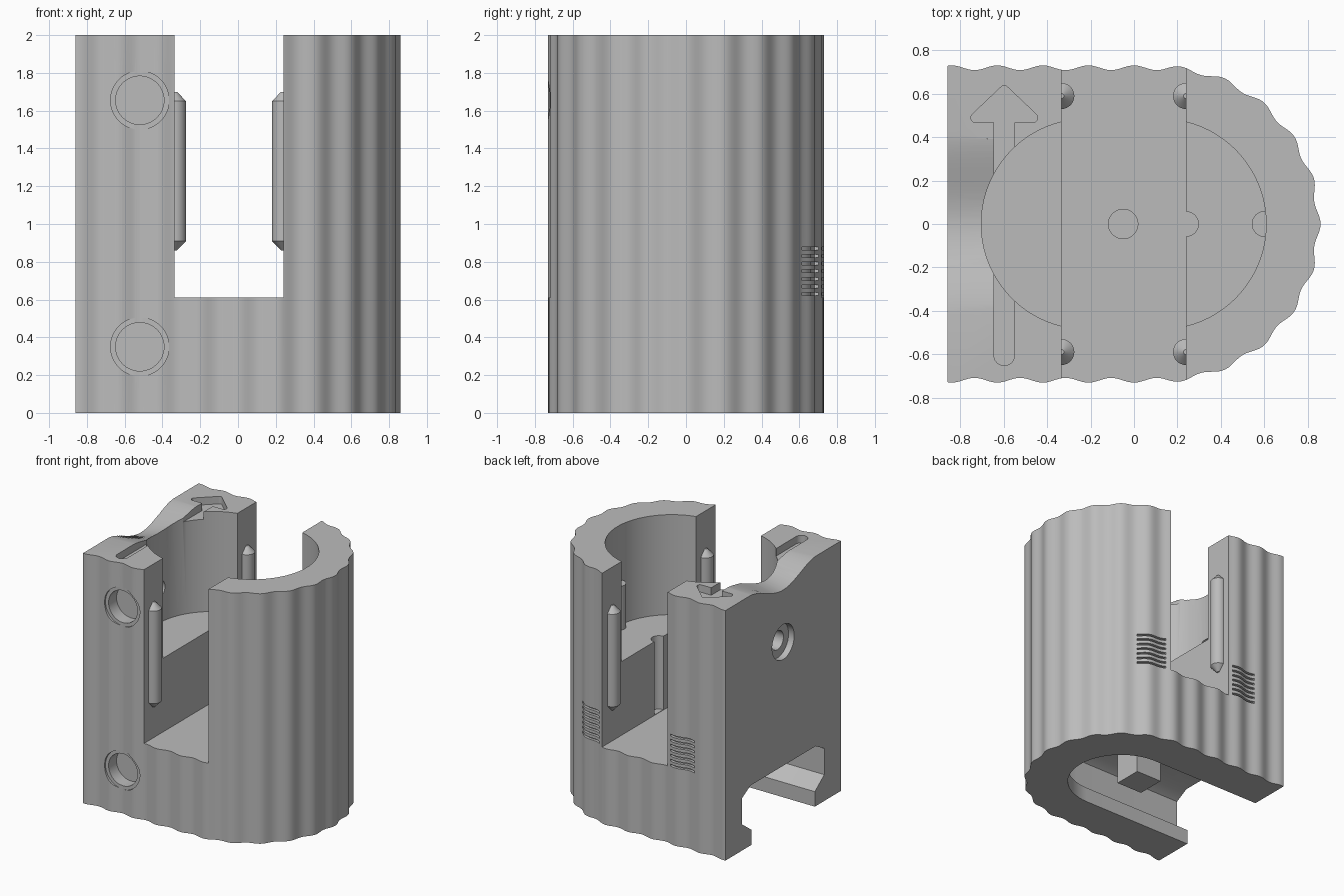
import bpy, bmesh
from math import pi, sin, cos, atan2

if "Cube" in bpy.data.objects:
    bpy.data.objects.remove(bpy.data.objects["Cube"])

grey = bpy.data.materials.new("light_grey")
grey.use_nodes = True
grey.diffuse_color = (0.5, 0.5, 0.5, 1)
grey.node_tree.nodes["Principled BSDF"].inputs["Base Color"].default_value = (0.5, 0.5, 0.5, 1)

CX, R = 0.129, 0.72            # centre and radius of the rounded end
QUARTER = R * pi / 2
S_MAX = QUARTER + CX + 0.86    # wall length from the tip to the flat side


def loft(name, rings):
    """Closed solid through a list of equal-length point rings."""
    bm = bmesh.new()
    rows = [[bm.verts.new(p) for p in ring] for ring in rings]
    n = len(rows[0])
    for a, b in zip(rows, rows[1:]):
        for i in range(n):
            j = (i + 1) % n
            bm.faces.new((a[i], a[j], b[j], b[i]))
    bm.faces.new(rows[0][::-1])
    bm.faces.new(rows[-1])
    bmesh.ops.recalc_face_normals(bm, faces=bm.faces)
    mesh = bpy.data.meshes.new(name)
    bm.to_mesh(mesh)
    bm.free()
    mesh.materials.append(grey)
    obj = bpy.data.objects.new(name, mesh)
    bpy.context.collection.objects.link(obj)
    return obj


def at(points, z):
    return [(x, y, z) for x, y in points]


def prism(name, points, z0, z1):
    return loft(name, [at(points, z0), at(points, z1)])


def rect(x0, x1, y0, y1):
    return [(x0, y0), (x1, y0), (x1, y1), (x0, y1)]


def circle(x, y, r, n=32):
    return [(x + r * cos(2 * pi * i / n), y + r * sin(2 * pi * i / n)) for i in range(n)]


def hull(centres, r, n=24):
    """Rounded outline around counter-clockwise centres."""
    pts, m = [], len(centres)
    for k, (x, y) in enumerate(centres):
        px, py = centres[k - 1]
        nx, ny = centres[(k + 1) % m]
        a = atan2(y - py, x - px) - pi / 2
        turn = (atan2(ny - y, nx - x) - pi / 2 - a) % (2 * pi)
        pts += [(x + r * cos(a + turn * i / n), y + r * sin(a + turn * i / n)) for i in range(n + 1)]
    return pts


def wall(s, offset=0.0):
    """Point on the rippled outer wall, s measured from the rounded tip."""
    r = R + 0.011 * cos(2 * pi * s / 0.21) + offset
    side = 1 if s >= 0 else -1
    if abs(s) < QUARTER:
        return (CX + r * cos(s / R), r * sin(s / R))
    return (CX - (abs(s) - QUARTER), side * r)


def boolean(target, tool, operation="DIFFERENCE"):
    mod = target.modifiers.new(tool.name, "BOOLEAN")
    mod.operation = operation
    mod.solver = "EXACT"
    mod.object = tool
    bpy.context.view_layer.objects.active = target
    bpy.ops.object.modifier_apply(modifier=mod.name)
    bpy.data.objects.remove(tool)


# Rippled body
N = 260
body = prism("body", [wall(S_MAX * (2 * i / N - 1)) for i in range(N + 1)], 0, 2)

# Cross slot, oval bore and groove in the slot wall
boolean(body, prism("slot", rect(-0.335, 0.24, -1, 1), 0.61, 2.2))
boolean(body, prism("bore", hull([(-0.22, 0), (0.125, 0)], 0.484, 40), 1.2, 2.3))
boolean(body, prism("wall_groove", circle(0.24, 0, 0.057), 0.613, 1.25))

# Undercut channel in the underside, open to the flat side
sections = [(-0.1, 0.4), (0.12, 0.4), (0.21, 0.52), (0.42, 0.52), (0.48, 0.41)]
boolean(body, loft("channel", [at(hull([(-1.6, 0), (CX, 0)], r, 32), z) for z, r in sections]))

# Square post under the slot floor, with a blind hole from above
boolean(body, prism("post", rect(-0.165, 0.065, -0.115, 0.115), 0.06, 0.55), "UNION")
boolean(body, prism("centre_hole", circle(-0.05, 0, 0.068), 0.3, 0.8))

# Smooth dip in the top edge of the flat side
dip = []
for x, depth in ((-1.0, 0.15), (-0.62, 0.06)):
    ys = [-0.45 + 0.9 * i / 32 for i in range(33)]
    dip.append([(x, y, 2.003 - depth * (0.5 + 0.5 * cos(pi * y / 0.45))) for y in ys]
               + [(x, 0.45, 2.2), (x, -0.45, 2.2)])
boolean(body, loft("dip", dip))

# Arrow recess on top
boolean(body, prism("arrow_shaft", hull([(-0.598, -0.605), (-0.598, 0.52)], 0.0475, 12), 1.94, 2.1))
boolean(body, prism("arrow_head",
                    hull([(-0.73, 0.49), (-0.466, 0.49), (-0.598, 0.615)], 0.022, 8), 1.9401, 2.1))

# Round pockets in the front
for z in (0.35, 1.655):
    steps = [(-0.9, 0.155), (-0.711, 0.155), (-0.7109, 0.128), (-0.61, 0.128)]
    boolean(body, loft("front_pocket",
                       [[(a, y, b) for a, b in circle(-0.52, z, r, 48)] for y, r in steps]))

# Stepped screw hole through the flat side
steps = [(-1, 0.14), (-0.81, 0.14), (-0.8099, 0.075), (-0.6, 0.075)]
boolean(body, loft("side_hole", [[(x, a, b) for a, b in circle(0, 1.47, r)] for x, r in steps]))

# Thin grip grooves at the back, either side of the slot
for s0, s1 in ((0.753, 0.984), (1.625, 1.84)):
    steps = [s0 + (s1 - s0) * i / 14 for i in range(15)]
    strip = [wall(s, 0.04) for s in steps] + [wall(s, -0.022) for s in reversed(steps)]
    for k in range(7):
        z = 0.63 + 0.04 * k
        boolean(body, prism("grip_groove", strip, z - 0.008, z + 0.008))

parts = [body]

# Half-embedded guide pins with pointed ends
for side, x in (("right", -0.335), ("left", 0.24)):
    for end, y in (("front", -0.59), ("back", 0.59)):
        shape = [(0.86, 0.012), (0.91, 0.06), (1.65, 0.06), (1.70, 0.012)]
        parts.append(loft(f"{end}_{side}_pin", [at(circle(x, y, r), z) for z, r in shape]))

# Key ridge inside the bore
parts.append(prism("bore_ridge", circle(0.603, 0, 0.06), 1.15, 1.55))

for obj in parts:
    bpy.ops.object.select_all(action="DESELECT")
    obj.select_set(True)
    bpy.context.view_layer.objects.active = obj
    bpy.ops.object.shade_smooth_by_angle(angle=pi / 6)
